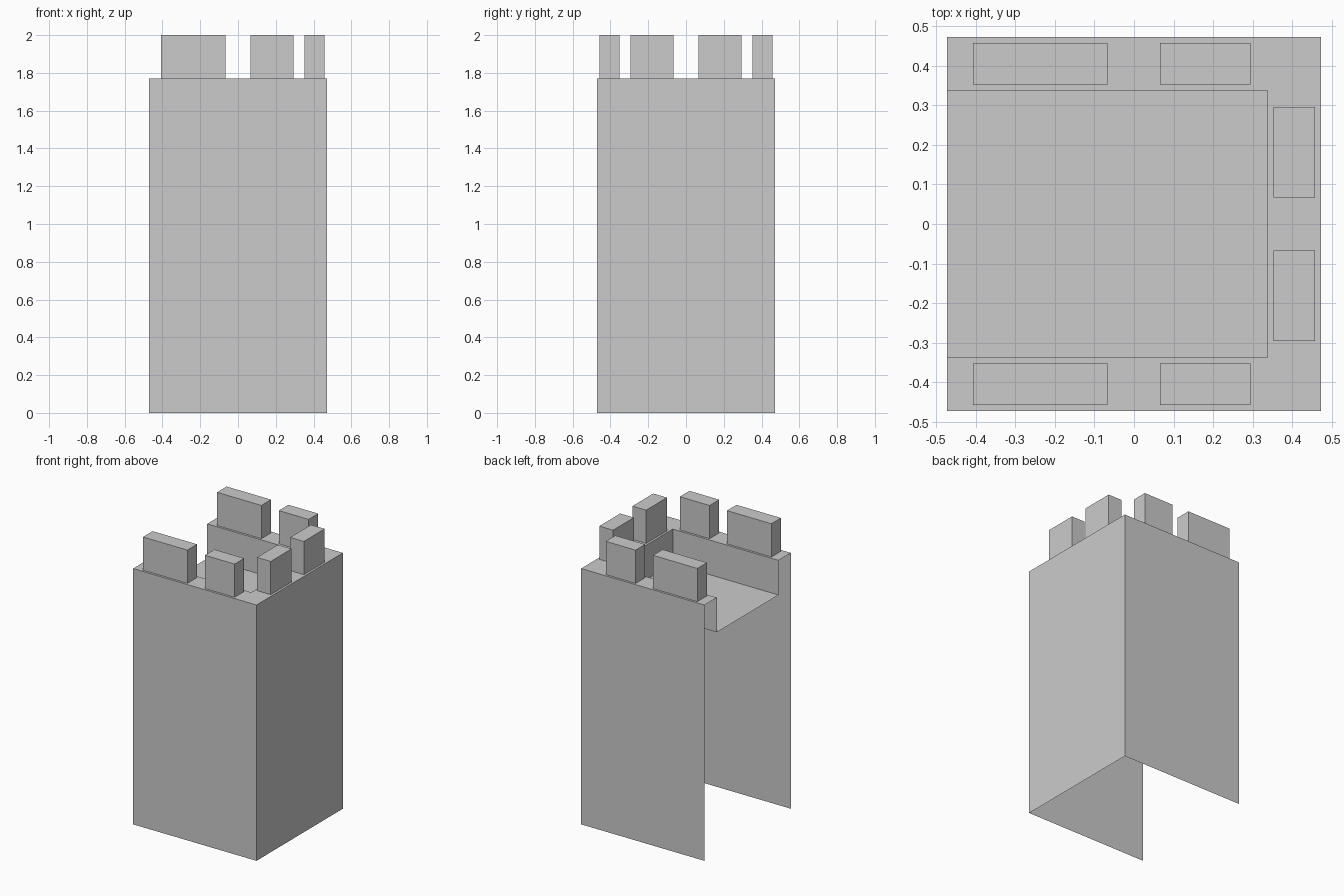
import bpy, bmesh

if "Cube" in bpy.data.objects:
    bpy.data.objects.remove(bpy.data.objects["Cube"])

HALF = 0.472      # outer half width
INNER = 0.337     # inner half width of the parapet
RIM_Z = 1.77
DECK_Z = 1.53
TOP_Z = 2.0


def finish(name, bm):
    mesh = bpy.data.meshes.new(name)
    bm.to_mesh(mesh)
    bm.free()
    obj = bpy.data.objects.new(name, mesh)
    bpy.context.collection.objects.link(obj)
    return obj


# Tower shell: U-shaped rings, open on the left and underneath
def tower_shell():
    bm = bmesh.new()
    rings = []
    for r, z in ((HALF, 0), (HALF, RIM_Z), (INNER, RIM_Z), (INNER, DECK_Z)):
        outline = ((-HALF, -r), (r, -r), (r, r), (-HALF, r))
        rings.append([bm.verts.new((x, y, z)) for x, y in outline])
    for a, b in zip(rings, rings[1:]):
        for i in range(3):
            bm.faces.new((a[i], a[i + 1], b[i + 1], b[i]))
    bm.faces.new(rings[-1])  # sunken deck
    return finish("tower_shell", bm)


# Merlon: block standing on the rim, its hidden underside left open
def merlon(name, x0, x1, y0, y1):
    bm = bmesh.new()
    corners = ((x0, y0), (x1, y0), (x1, y1), (x0, y1))
    low = [bm.verts.new((x, y, RIM_Z)) for x, y in corners]
    high = [bm.verts.new((x, y, TOP_Z)) for x, y in corners]
    for i in range(4):
        j = (i + 1) % 4
        bm.faces.new((low[i], low[j], high[j], high[i]))
    bm.faces.new(high)
    return finish(name, bm)


tower_shell()

# Merlons in mirrored pairs: wide and narrow on front and back, narrow on the right
NEAR, FAR = 0.352, 0.457
for side, s in (("front", -1), ("back", 1)):
    y0, y1 = sorted((s * NEAR, s * FAR))
    merlon(f"{side}_wide_merlon", -0.407, -0.067, y0, y1)
    merlon(f"{side}_narrow_merlon", 0.066, 0.294, y0, y1)
    y0, y1 = sorted((s * 0.067, s * 0.295))
    merlon(f"right_{side}_merlon", NEAR, FAR, y0, y1)
